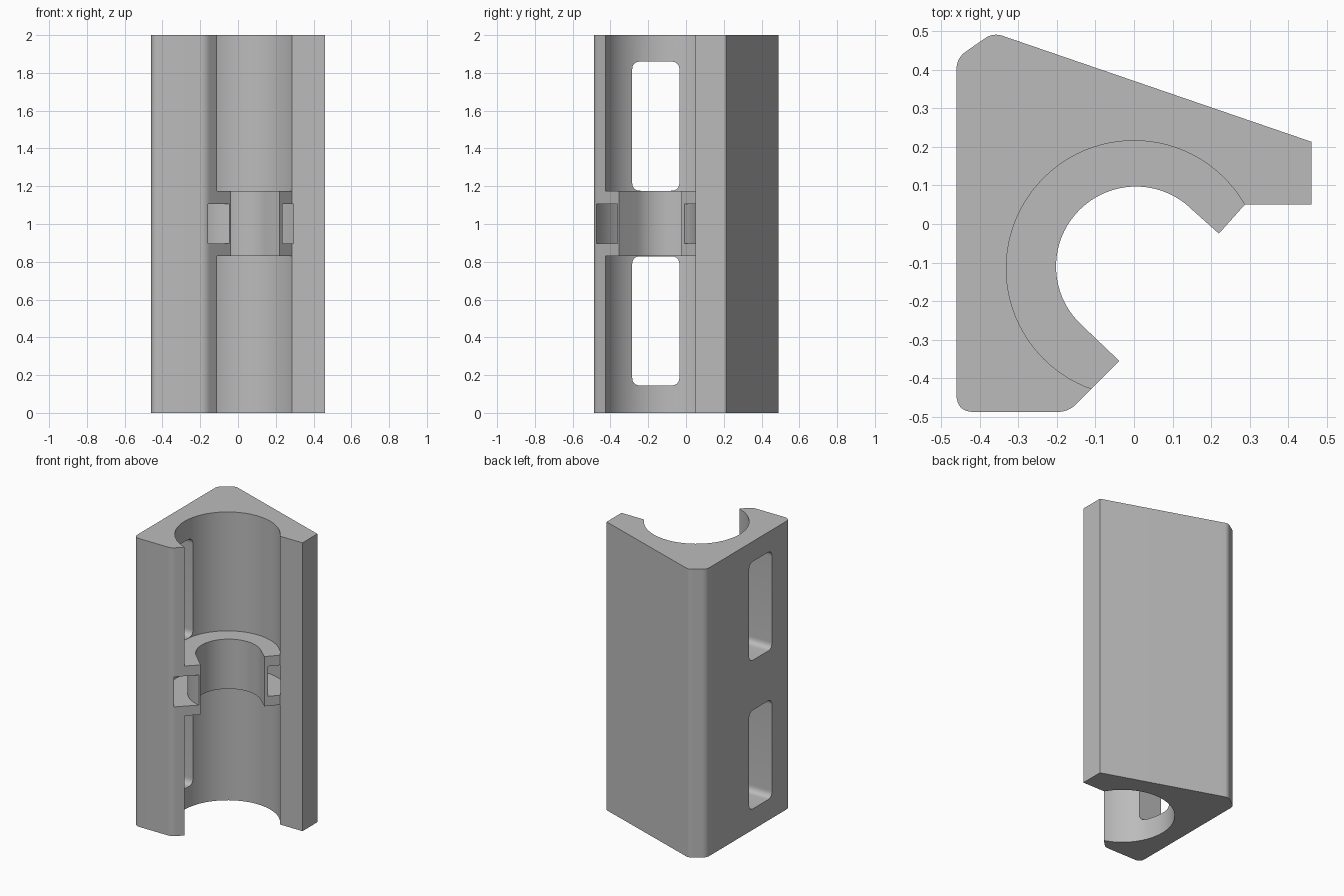
import bpy, bmesh
from math import radians, cos, sin
from mathutils import Vector

cube = bpy.data.objects.get("Cube")
if cube:
    bpy.data.objects.remove(cube, do_unlink=True)

CENTRE = Vector((0, -0.115))
BORE_R = 0.331
HEIGHT = 2.0
RING_LOW, RING_HIGH = 0.83, 1.175

grey = bpy.data.materials.new("plain grey")
grey.use_nodes = True
grey.diffuse_color = (0.5, 0.5, 0.5, 1)
grey.node_tree.nodes["Principled BSDF"].inputs["Base Color"].default_value = (0.5, 0.5, 0.5, 1)


def arc(centre, radius, start, end, steps=48):
    angles = [radians(start + (end - start) * i / steps) for i in range(steps + 1)]
    return [Vector((centre[0] + radius * cos(a), centre[1] + radius * sin(a))) for a in angles]


def fillet(before, corner, after, length, steps=8):
    """Round a corner, starting the given length away from it."""
    before, corner, after = Vector(before), Vector(corner), Vector(after)
    p = corner + (before - corner).normalized() * length
    q = corner + (after - corner).normalized() * length
    return [p * (1 - t) ** 2 + corner * 2 * t * (1 - t) + q * t ** 2
            for t in (i / steps for i in range(steps + 1))]


def prism(name, outline, low, high, axis="z"):
    """Extrude a 2D outline along z, or a (y, z) outline along x."""
    bm = bmesh.new()
    place = (lambda p: (p[0], p[1], low)) if axis == "z" else (lambda p: (low, p[0], p[1]))
    face = bm.faces.new([bm.verts.new(place(p)) for p in outline])
    grown = bmesh.ops.extrude_face_region(bm, geom=[face])["geom"]
    shift = (0, 0, high - low) if axis == "z" else (high - low, 0, 0)
    bmesh.ops.translate(bm, vec=shift, verts=[g for g in grown if isinstance(g, bmesh.types.BMVert)])
    bmesh.ops.recalc_face_normals(bm, faces=bm.faces)
    mesh = bpy.data.meshes.new(name)
    bm.to_mesh(mesh)
    bm.free()
    mesh.materials.append(grey)
    obj = bpy.data.objects.new(name, mesh)
    bpy.context.collection.objects.link(obj)
    return obj


def cut(target, cutter):
    cutter.hide_render = True
    mod = target.modifiers.new("cut", "BOOLEAN")
    mod.operation, mod.solver, mod.object = "DIFFERENCE", "EXACT", cutter
    bpy.context.view_layer.objects.active = target
    bpy.ops.object.modifier_apply(modifier=mod.name)
    bpy.data.objects.remove(cutter, do_unlink=True)


# Outer block with the narrow clamp opening
front_left, front_lip = (-0.46, -0.487), (-0.17, -0.487)
back_left, back_peak = (-0.46, 0.43), (-0.365, 0.496)
lip_tip, flange_back = (-0.038, -0.355), (0.46, 0.213)
outline = (
    fillet(back_left, front_left, front_lip, 0.045)
    + fillet(front_left, front_lip, lip_tip, 0.028)
    + [lip_tip]
    + arc((0.005, -0.11), 0.207, 225, 45)
    + [(0.22, -0.025), (0.287, 0.05), (0.46, 0.05), flange_back]
    + fillet(flange_back, back_peak, back_left, 0.026)
    + fillet(back_peak, back_left, front_left, 0.03)
)
body = prism("clamp_body", outline, 0, HEIGHT)

# Wide bore above and below the inner ring
bore = arc(CENTRE, BORE_R, 0, 360, 96)[:-1]
cut(body, prism("lower_bore", bore, -0.1, RING_LOW))
cut(body, prism("upper_bore", bore, RING_HIGH, HEIGHT + 0.1))

# Curved tie channel inside the ring, open at both ring ends
channel = arc(CENTRE, 0.392, 31.7, 272) + arc(CENTRE, 0.252, 272, 23.9)
cut(body, prism("tie_channel", channel, 0.897, 1.105))

# Rounded slots through the side wall
for name, low, high in (("lower_slot", 0.145, 0.829), ("upper_slot", 1.176, 1.86)):
    corners = [(-0.285, low), (-0.035, low), (-0.035, high), (-0.285, high)]
    slot = []
    for i in range(4):
        slot += fillet(corners[i - 1], corners[i], corners[(i + 1) % 4], 0.045)
    cut(body, prism(name, slot, -0.6, -0.22, axis="x"))

# Smooth curved walls, crisp edges
bpy.ops.object.select_all(action="DESELECT")
body.select_set(True)
bpy.context.view_layer.objects.active = body
bpy.ops.object.shade_smooth_by_angle(angle=radians(30))
